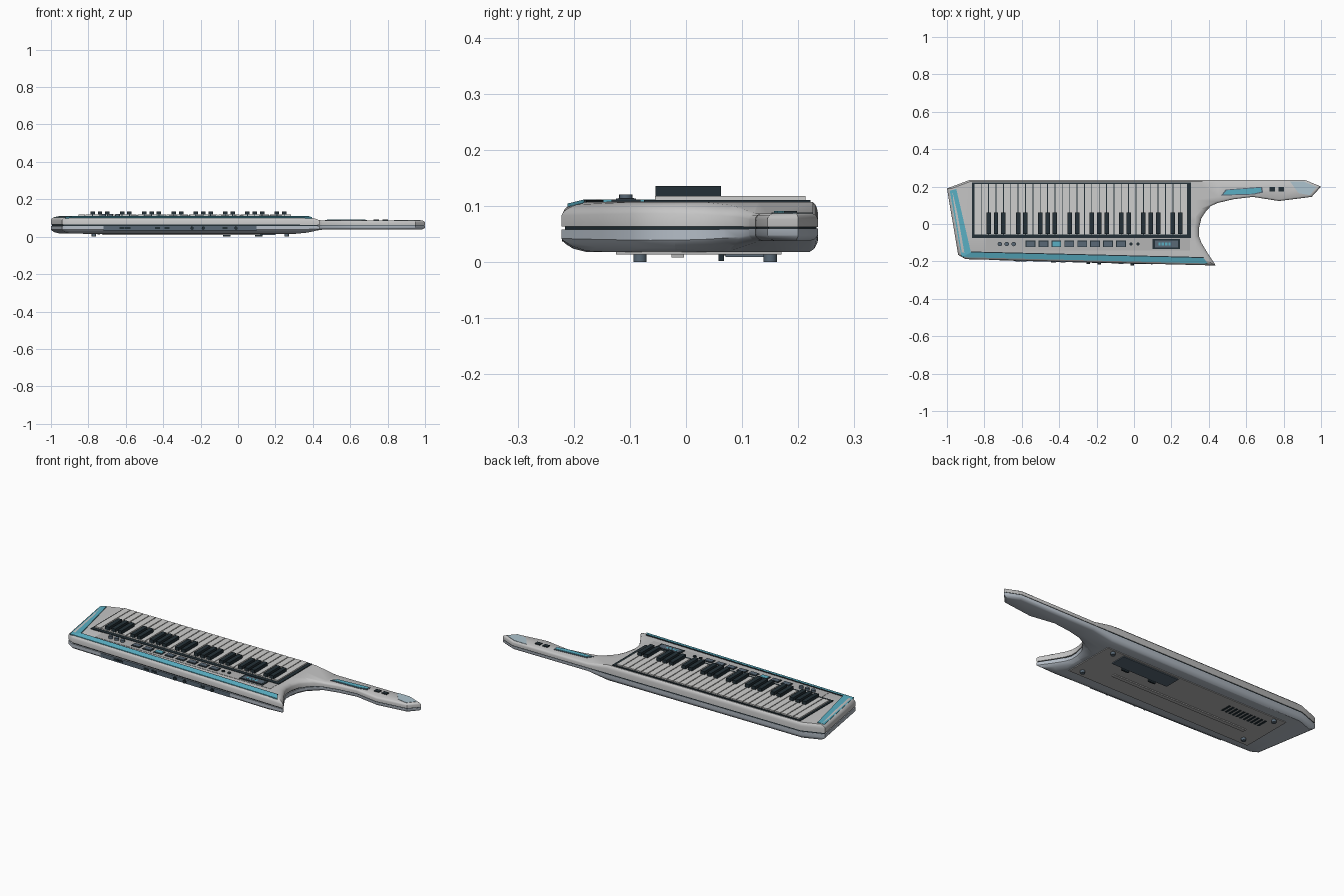
import bpy, bmesh, math
from mathutils import Vector, Matrix

if "Cube" in bpy.data.objects:
    bpy.data.objects.remove(bpy.data.objects["Cube"])


def material(name, r, g, b):
    m = bpy.data.materials.new(name)
    m.use_nodes = True
    m.diffuse_color = (r, g, b, 1)
    m.node_tree.nodes["Principled BSDF"].inputs["Base Color"].default_value = (r, g, b, 1)
    return m


SHELL = material("light grey", .56, .56, .56)
LOWER = material("blue grey", .46, .51, .57)
PLATE = material("mid grey", .46, .46, .46)
IVORY = material("key white", .62, .62, .61)
DARK = material("near black", .017, .03, .038)
SLATE = material("slate", .1, .14, .18)
TEAL = material("teal", .1, .43, .55)
PALE = material("pale blue", .42, .55, .62)


def finish(name, bm, mat, smooth=False):
    bmesh.ops.recalc_face_normals(bm, faces=bm.faces)
    mesh = bpy.data.meshes.new(name)
    bm.to_mesh(mesh)
    bm.free()
    mesh.materials.append(mat)
    ob = bpy.data.objects.new(name, mesh)
    bpy.context.collection.objects.link(ob)
    if smooth:
        bpy.ops.object.select_all(action="DESELECT")
        ob.select_set(True)
        bpy.context.view_layer.objects.active = ob
        bpy.ops.object.shade_smooth_by_angle(angle=math.radians(30))
    return ob


def add_box(bm, x0, x1, y0, y1, z0, z1):
    size = Matrix.Diagonal((x1 - x0, y1 - y0, z1 - z0, 1))
    place = Matrix.Translation(((x0 + x1) / 2, (y0 + y1) / 2, (z0 + z1) / 2))
    return bmesh.ops.create_cube(bm, size=1, matrix=place @ size)["verts"]


def boxes(name, mat, *dims):
    bm = bmesh.new()
    for d in dims:
        add_box(bm, *d)
    return finish(name, bm, mat)


def discs(name, mat, r, z0, z1, *centres):
    bm = bmesh.new()
    for x, y in centres:
        bmesh.ops.create_cone(bm, cap_ends=True, segments=16, radius1=r, radius2=r, depth=z1 - z0,
                              matrix=Matrix.Translation((x, y, (z0 + z1) / 2)))
    return finish(name, bm, mat, True)


def prism(name, mat, thick, *tops):
    bm = bmesh.new()
    for pts in tops:
        top = [bm.verts.new(p) for p in pts]
        low = [bm.verts.new((p[0], p[1], p[2] - thick)) for p in pts]
        bm.faces.new(top)
        bm.faces.new(low[::-1])
        for i in range(len(pts)):
            bm.faces.new((top[i - 1], top[i], low[i], low[i - 1]))
    return finish(name, bm, mat)


# Body outline, clockwise seen from above
OUTLINE = [Vector(p) for p in (
    (-1, .19), (-.88, .235), (.915, .235), (1, .2), (.95, .145), (.775, .123), (.635, .145),
    (.53, .132), (.445, .112), (.41, .095), (.385, .068), (.36, .03), (.348, -.02), (.347, -.064),
    (.36, -.1), (.39, -.15), (.437, -.222), (-.9, -.188), (-.94, -.165))]


def inset(d):
    """Move each outline edge inwards; back and neck edges move less."""
    lines = []
    for i, a in enumerate(OUTLINE):
        b = OUTLINE[(i + 1) % len(OUTLINE)]
        n = Vector((b.y - a.y, a.x - b.x)).normalized()
        w = .35 if n.y < -.9 or (a.x + b.x) / 2 > .4 and a.y > 0 else 1
        lines.append((n, n.dot(a) + d * w))
    pts = []
    for i in range(len(lines)):
        (n, c), (m, e) = lines[i - 1], lines[i]
        det = n.x * m.y - n.y * m.x
        pts.append(((c * m.y - e * n.y) / det, (n.x * e - m.x * c) / det))
    return pts


MID = .0615


def taper(x, y, z):
    """Thin the body towards the neck, and a little at the horn."""
    along = min(max((x - .33) / .12, 0), 1)
    side = min(max((y + .15) / .2, 0), 1)
    return MID + (z - MID) * (1 - along * (.2 + .25 * side))


def shell(name, mat, rings):
    bm = bmesh.new()
    loops = [[bm.verts.new((x, y, z)) for x, y in inset(d)] for d, z in rings]
    for a, b in zip(loops, loops[1:]):
        for i in range(len(a)):
            bm.faces.new((a[i - 1], a[i], b[i], b[i - 1]))
    caps = [bm.faces.new(loops[0]), bm.faces.new(loops[-1])]
    bmesh.ops.triangulate(bm, faces=caps)
    for co, no in (((.33, 0, 0), (1, 0, 0)), ((.45, 0, 0), (1, 0, 0)), ((0, -.02, 0), (0, 1, 0))):
        bmesh.ops.bisect_plane(bm, geom=bm.verts[:] + bm.edges[:] + bm.faces[:],
                               plane_co=co, plane_no=no, dist=1e-5)
    for v in bm.verts:
        v.co.z = taper(*v.co)
    finish(name, bm, mat, True)


shell("lower_shell", LOWER, [(.042, .018), (.018, .024), (.004, .033), (0, .038), (0, .058)])
shell("seam_core", DARK, [(.006, .055), (.006, .068)])
shell("upper_shell", SHELL, [(0, .064), (0, .088), (.004, .096), (.012, .102), (.026, .107)])

# Keyboard: 29 white keys and 20 black keys, starting on E
boxes("key_bed", DARK, (-.865, .305, -.075, .222, .1, .111))
START, STEP, GAP = -.856, .0394, .0022
whites, blacks = [], []
for i in range(29):
    x = START + i * STEP
    whites.append((x + GAP, x + STEP - GAP, -.055, .213, .105, .118))
    if i % 7 in (1, 2, 3, 5, 6) and i < 28:
        e = x + STEP
        blacks.append((e - .012, e + .012, -.054, .062, .11, .136))
boxes("white_keys", IVORY, *whites)
boxes("black_keys", DARK, *blacks)

# Control panel
boxes("control_panel", PLATE, (-.79, .3, -.142, -.075, .1, .1085))
discs("knobs", SLATE, .012, .105, .121, *[(x, -.107) for x in (-.717, -.68, -.643)])
BUTTONS = [-.553 + .069 * i for i in range(8)]
for name, mat, xs in (("buttons", SLATE, BUTTONS[:2] + BUTTONS[3:]), ("lit_button", TEAL, BUTTONS[2:3])):
    boxes(name + "_rim", DARK, *[(x - .026, x + .026, -.124, -.089, .105, .111) for x in xs])
    boxes(name, mat, *[(x - .022, x + .022, -.12, -.093, .105, .114) for x in xs])
discs("small_buttons", DARK, .009, .105, .113, (-.016, -.107), (.021, -.107))
boxes("display_frame", DARK, (.1, .246, -.133, -.081, .105, .112))
boxes("display_screen", SLATE, (.112, .234, -.125, -.089, .108, .113))
boxes("display_marks", TEAL, *[(x, x + .012, -.116, -.1, .11, .1135) for x in (.13, .148, .166, .184)])

# Teal trim along the left end and the front edge
LO, HI = .1045, .1115
corner_in, corner_out = (-.872, -.152, HI), (-.922, -.177, LO)
prism("teal_trim", TEAL, .006,
      [(-.985, .178, LO), (-.95, .187, HI), corner_in, corner_out],
      [corner_out, corner_in, (.372, -.182, HI), (.395, -.211, LO)])
prism("trim_edge", DARK, .004,
      [corner_in, (-.872, -.147, HI - .001), (.374, -.177, HI - .001), (.372, -.182, HI - .001)])

# Neck controls
prism("neck_ribbon_rim", SLATE, .006,
      [(.465, .152, .0885), (.49, .184, .0885), (.685, .199, .0885), (.69, .168, .0885), (.64, .157, .0885)])
prism("neck_ribbon", TEAL, .006,
      [(.476, .157, .091), (.495, .18, .091), (.678, .194, .091), (.682, .173, .091), (.638, .162, .091)])
boxes("neck_buttons", DARK, *[(x - .015, x + .015, .175, .198, .08, .0915) for x in (.74, .787)])
prism("neck_tip_plate", PALE, .004, [(.835, .226, .0882), (.91, .226, .0882), (.975, .198, .0882),
                                     (.94, .154, .0882), (.88, .165, .0882)])

# Connector panel on the front edge, turned to follow it
SLOPE = -.034 / 1.337


def edge_y(x):
    return -.188 + SLOPE * (x + .9)


def front_boxes(name, mat, out, *dims):
    bm = bmesh.new()
    for x0, x1, z0, z1 in dims:
        for v in add_box(bm, x0, x1, -out, .01, z0, z1):
            v.co.y += edge_y(v.co.x)
    finish(name, bm, mat)


front_boxes("connector_panel", SLATE, .002, (-.72, .1, .034, .058))
front_boxes("connector_slots", DARK, .005, *[(x - .014, x + .014, .041, .051)
                                             for x in (-.62, -.59, -.43, -.38, -.07)])
bm = bmesh.new()
for x in (-.245, -.185, -.01):
    bmesh.ops.create_cone(bm, cap_ends=True, segments=16, radius1=.009, radius2=.009, depth=.02,
                          matrix=Matrix.Translation((x, edge_y(x), .046)) @ Matrix.Rotation(math.pi / 2, 4, "X"))
finish("round_sockets", bm, DARK, True)

# Underside
boxes("base_plate", PLATE, (-.83, .31, -.125, .17, .014, .022))
boxes("battery_cover", SLATE, (-.15, .2, .07, .16, .009, .018))
boxes("battery_catches", DARK, (-.08, -.04, .058, .068, .002, .018), (.09, .13, .058, .068, .002, .018))
boxes("base_rib", PLATE, (-.72, .12, -.026, -.004, .008, .018))
boxes("vent_slots", DARK, *[(-.75 + .023 * i, -.738 + .023 * i, .06, .12, .012, .018) for i in range(11)])
discs("feet", SLATE, .012, 0, .018, *[(x, y) for x in (-.77, .26) for y in (-.082, .15)])
